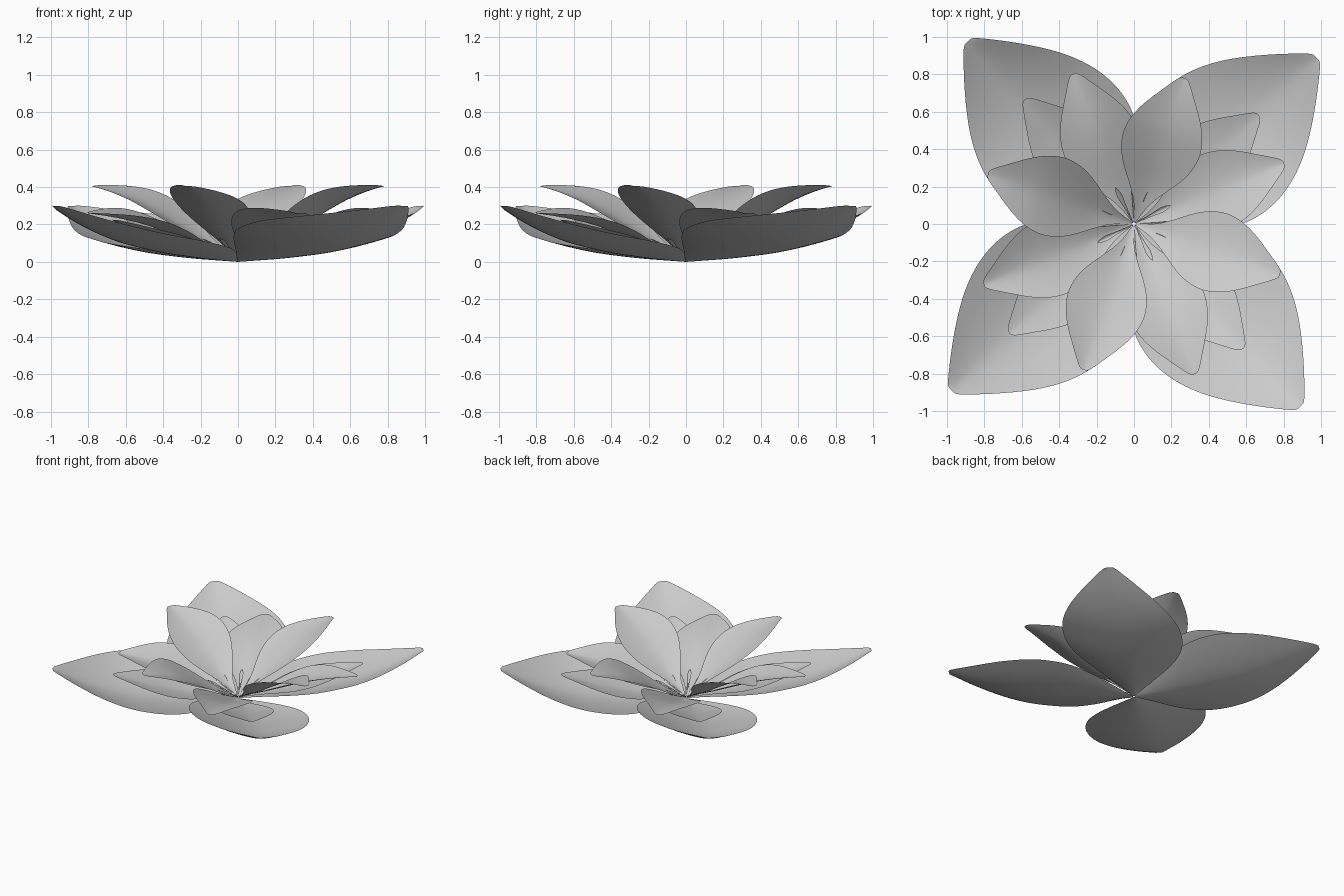
import bpy
from math import radians, sin, cos

if "Cube" in bpy.data.objects:
    bpy.data.objects.remove(bpy.data.objects["Cube"])

COLS = 8  # strips across each petal


def petal(name, angle, length, width, outline, rise, cup, tilt):
    """Cupped petal sheet: outline = (t, width share), rise = (t, z) along the midrib."""
    def mid(t):
        for (a, za), (b, zb) in zip(rise, rise[1:]):
            if t <= b:
                return za + (zb - za) * (t - a) / (b - a)
        return rise[-1][1]

    ca, sa = cos(radians(angle)), sin(radians(angle))
    verts, faces = [], []
    for t, share in outline:
        for j in range(COLS + 1):
            s = 2 * j / COLS - 1
            u, v = t * length, s * share * width
            k = max(share - 0.06, 0) ** (0.75 if t < 0.6 else 0.95)
            z = mid(t) + k * (cup * abs(s) ** 1.5 - tilt * s)
            verts.append((u * ca - v * sa, u * sa + v * ca, max(z, 0)))
    n = COLS + 1
    for i in range(len(outline) - 1):
        for j in range(COLS):
            a = i * n + j
            faces.append((a, a + n, a + n + 1, a + 1))
    me = bpy.data.meshes.new(name)
    me.from_pydata(verts, [], faces)
    me.polygons.foreach_set("use_smooth", [True] * len(me.polygons))
    ob = bpy.data.objects.new(name, me)
    bpy.context.collection.objects.link(ob)
    sub = ob.modifiers.new("smooth", 'SUBSURF')
    sub.levels = sub.render_levels = 2


def whorl(name, angle, count, *shape):
    for i in range(count):
        petal(f"{name}_{i + 1}", angle + i * 360 / count, *shape)


broad = [(0.006, .02), (.05, .16), (.12, .4), (.2, .67), (.3, .92), (.4, 1.02), (.5, 1.03),
         (.6, .96), (.7, .82), (.8, .61), (.9, .36), (.96, .19), (.985, .12), (1, .06)]
spoon = [(0.015, .03), (.08, .1), (.16, .22), (.25, .46), (.35, .76), (.45, .95), (.55, 1.02),
         (.65, .95), (.75, .78), (.85, .52), (.93, .3), (.98, .17), (1, .07)]
sliver = [(0.04, .15), (.3, .3), (.55, .55), (.75, 1), (.9, .65), (1, .1)]

# large outer petals
whorl("outer_petal", 42.3, 4, 1.32, .415, broad,
      [(0, 0), (.2, .015), (.4, .04), (.6, .085), (.7, .122), (.8, .17), (.9, .23), (1, .3)],
      .11, .055)
# low petals lying over the outer ones
whorl("low_petal", 41.2, 4, .885, .2, spoon,
      [(0, .005), (.25, .04), (.5, .085), (.75, .15), (1, .225)], .035, .012)
# middle petals
whorl("middle_petal", 22, 4, .865, .21, spoon,
      [(0, .01), (.25, .08), (.5, .165), (.65, .205), (.8, .235), (1, .26)], .06, .03)
# raised inner petals, curling outward
whorl("inner_petal", 71, 4, .825, .215, spoon,
      [(0, .01), (.25, .12), (.5, .25), (.65, .315), (.8, .363), (.9, .386), (1, .405)], .045, .03)
# slender pieces around the centre
whorl("centre_sliver", 0, 4, .24, .016, sliver, [(0, .005), (1, .12)], .01, 0)
whorl("centre_sliver_left", 27, 4, .22, .016, sliver, [(0, .005), (1, .125)], .01, 0)
whorl("centre_sliver_right", 63, 4, .22, .016, sliver, [(0, .005), (1, .125)], .01, 0)
